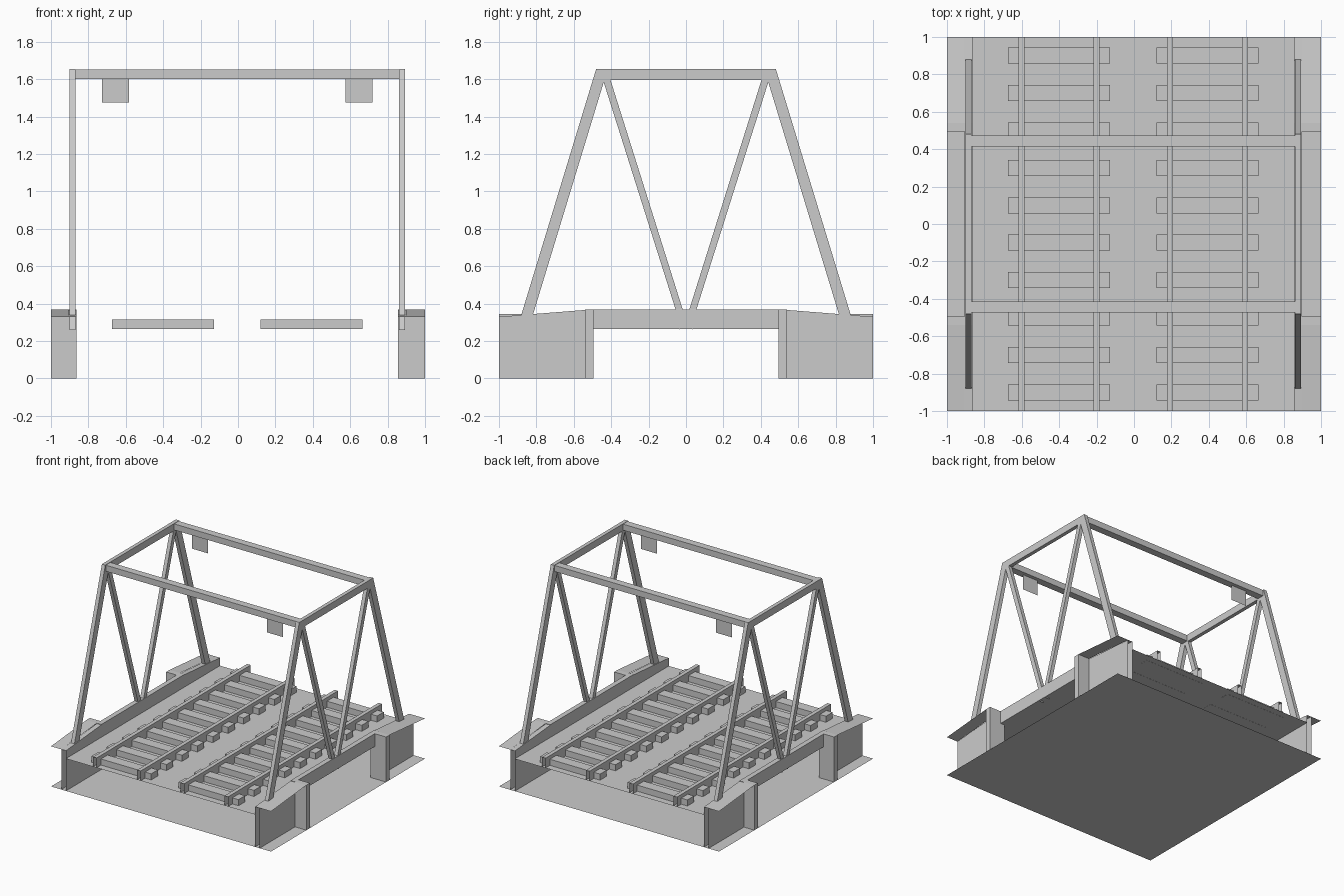
import bpy
import bmesh

cube = bpy.data.objects.get("Cube")
if cube:
    bpy.data.objects.remove(cube, do_unlink=True)

# One flat colour for the whole model
steel = bpy.data.materials.new("light_grey")
steel.use_nodes = True
GREY = (0.6, 0.6, 0.6, 1)
steel.diffuse_color = GREY
bsdf = steel.node_tree.nodes["Principled BSDF"]
bsdf.inputs["Base Color"].default_value = GREY
bsdf.inputs["Roughness"].default_value = 0.8

MID = -0.004            # centre line of tracks and trusses
DECK = 0.265            # deck height
BEAM_TOP = 0.37
WALL_IN, WALL_OUT = 0.86, 0.901
PIER_IN, PIER_OUT = 0.495, 0.54
CHORD_LOW, CHORD_TOP = 1.597, 1.655


def finish(name, bm):
    mesh = bpy.data.meshes.new(name)
    bm.to_mesh(mesh)
    bm.free()
    mesh.materials.append(steel)
    obj = bpy.data.objects.new(name, mesh)
    bpy.context.collection.objects.link(obj)
    return obj


def loft(name, start, end, closed=False):
    """Join two matching outlines; closed outlines also get end caps."""
    bm = bmesh.new()
    a = [bm.verts.new(p) for p in start]
    b = [bm.verts.new(p) for p in end]
    n = len(a)
    for i in range(n if closed else n - 1):
        j = (i + 1) % n
        bm.faces.new((a[i], a[j], b[j], b[i]))
    if closed:
        bm.faces.new(a)
        bm.faces.new(b)
    bmesh.ops.recalc_face_normals(bm, faces=bm.faces)
    # Open sheets face upwards
    if not closed and sum(f.normal.z for f in bm.faces) < 0:
        bmesh.ops.reverse_faces(bm, faces=bm.faces)
    return finish(name, bm)


def prism(name, outline, x0, x1):
    """Solid with a y-z outline running along x."""
    return loft(name, [(x0, y, z) for y, z in outline],
                [(x1, y, z) for y, z in outline], closed=True)


def box(name, x0, x1, y0, y1, z0, z1):
    return prism(name, [(y0, z0), (y1, z0), (y1, z1), (y0, z1)], x0, x1)


def sheet(name, x0, x1, y0, y1, z0, z1):
    """Single face; z0 belongs to y0 and z1 to y1."""
    return loft(name, [(x0, y0, z0), (x1, y0, z0)],
                [(x0, y1, z1), (x1, y1, z1)])


# Ground plate and deck
sheet("ground_plate", -1, 1, -1, 1, 0, 0)
sheet("deck", MID - WALL_IN, MID + WALL_IN, -1, 1, DECK, DECK)

# Two tracks: sleepers and open-ended rails
for side, label in ((-1, "right"), (1, "left")):
    centre = MID + side * 0.397
    for i in range(10):
        y = -0.9 + 0.2 * i
        box(f"{label}_sleeper_{i + 1}", centre - 0.272, centre + 0.272,
            y - 0.043, y + 0.043, DECK - 0.001, 0.315)
    for offset in (-0.2, 0.2):
        x0, x1 = centre + offset - 0.016, centre + offset + 0.016
        profile = [(x0, DECK), (x0, 0.345), (x1, 0.345), (x1, DECK)]
        loft(f"{label}_rail", [(x, -1, z) for x, z in profile],
             [(x, 1, z) for x, z in profile])

# Side structure, repeated on both sides
for side, label in ((-1, "right"), (1, "left")):
    inner, outer = MID + side * WALL_IN, MID + side * WALL_OUT
    box(f"{label}_girder", inner, outer, -PIER_IN, PIER_IN, DECK, BEAM_TOP)
    t0, t1 = MID + side * 0.866, MID + side * 0.897

    for end, place in ((-1, "front"), (1, "back")):
        tag = f"{label}_{place}"
        # Pier and hollow end wall with a sloping top
        box(f"{tag}_pier", inner, side, end * PIER_IN, end * PIER_OUT, 0, BEAM_TOP)
        near, far = end * PIER_IN, end
        loft(f"{tag}_wall",
             [(inner, near, 0), (inner, near, BEAM_TOP),
              (outer, near, BEAM_TOP), (outer, near, 0)],
             [(inner, far, 0), (inner, far, 0.33),
              (outer, far, 0.33), (outer, far, 0)])
        sheet(f"{tag}_ledge", outer, side, end * PIER_OUT, end, BEAM_TOP, 0.33)

        # Truss leg and inner diagonal
        leg = [(0.905, 0.26), (0.843, 0.26), (0.436, CHORD_LOW), (0.498, CHORD_LOW)]
        brace = [(0.444, CHORD_LOW), (0.404, CHORD_LOW), (0.018, BEAM_TOP),
                 (0.035, 0.255), (0.056, BEAM_TOP)]
        prism(f"{tag}_leg", [(end * y, z) for y, z in leg], t0, t1)
        prism(f"{tag}_diagonal", [(end * y, z) for y, z in brace], t0, t1)

    # Top chord
    prism(f"{label}_top_chord", [(-0.498, CHORD_LOW), (0.498, CHORD_LOW),
                                 (0.48, CHORD_TOP), (-0.48, CHORD_TOP)], t0, t1)

# Cross beams, each with a hanging sign panel
for end, place in ((-1, "front"), (1, "back")):
    box(f"{place}_cross_beam", MID - 0.866, MID + 0.866,
        end * 0.414, end * 0.474, 1.602, 1.652)
    x, y = MID - end * 0.652, end * 0.444
    loft(f"{place}_sign", [(x - 0.072, y, 1.475), (x + 0.072, y, 1.475)],
         [(x - 0.072, y, 1.602), (x + 0.072, y, 1.602)])
